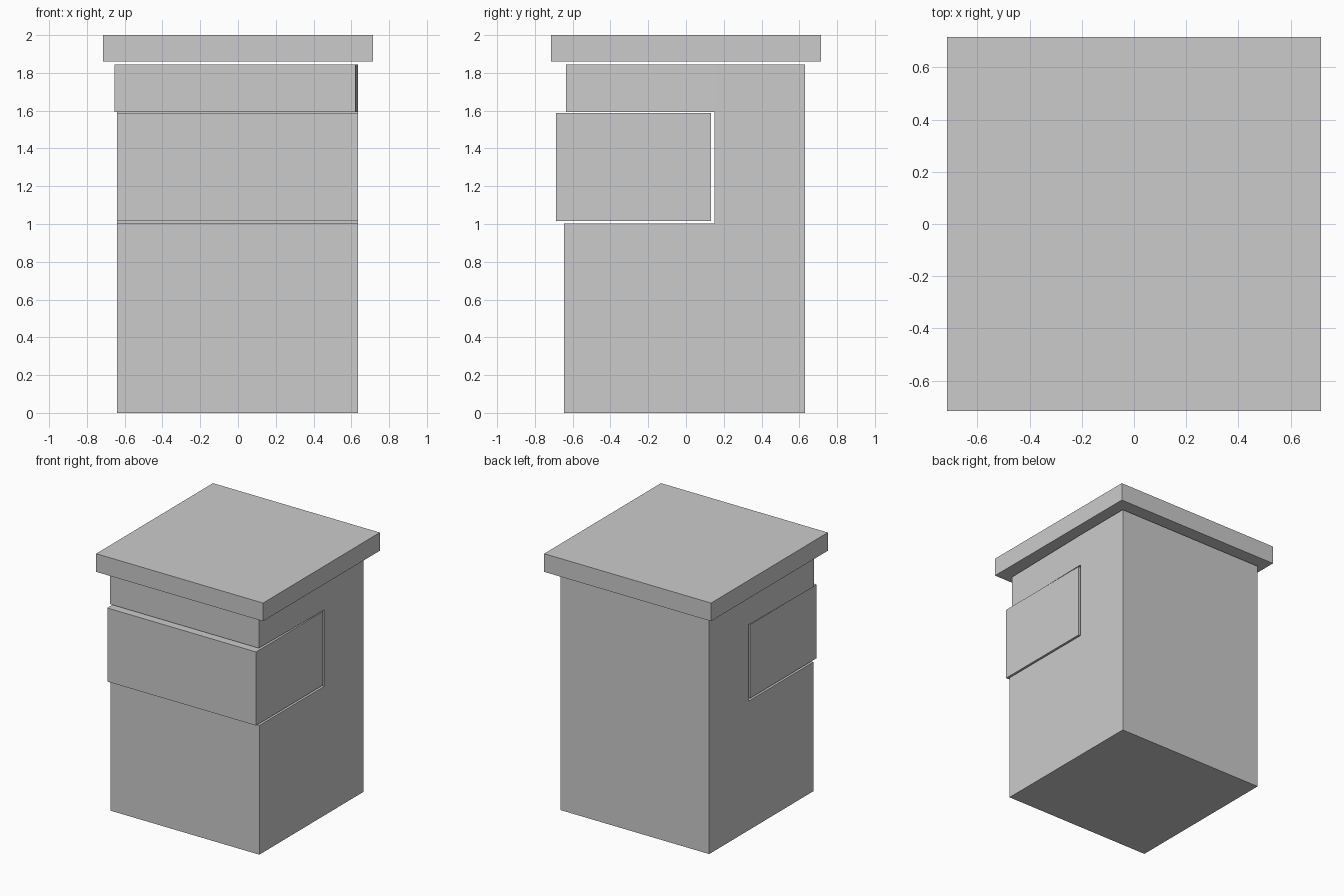
import bpy
import bmesh

if "Cube" in bpy.data.objects:
    bpy.data.objects.remove(bpy.data.objects["Cube"])


def finish(name, bm):
    bmesh.ops.recalc_face_normals(bm, faces=bm.faces[:])
    mesh = bpy.data.meshes.new(name)
    bm.to_mesh(mesh)
    bm.free()
    obj = bpy.data.objects.new(name, mesh)
    bpy.context.collection.objects.link(obj)
    return obj


def box(name, lo, hi):
    bm = bmesh.new()
    bmesh.ops.create_cube(bm, size=1)
    for v in bm.verts:
        v.co = [(a + b) / 2 + c * (b - a) for a, b, c in zip(lo, hi, v.co)]
    return finish(name, bm)


# Cabinet: C-shaped side profile (y, z), open at the front for the drawer
LEFT, RIGHT = -0.641, 0.636
profile = [(-0.647, 0), (0.631, 0), (0.631, 1.002), (0.152, 1.002), (-0.647, 1.002),
           (0.631, 1.845), (0.152, 1.845), (0.152, 1.594),
           (-0.635, 1.845), (-0.635, 1.594)]
base, spine, arm = (0, 1, 2, 3, 4), (3, 2, 5, 6, 7), (7, 6, 8, 9)
bm = bmesh.new()
verts = [bm.verts.new((LEFT, y, z)) for y, z in profile]
faces = [bm.faces.new([verts[i] for i in part]) for part in (base, spine, arm)]
result = bmesh.ops.extrude_face_region(bm, geom=faces, use_keep_orig=True)
for v in result["geom"]:
    if isinstance(v, bmesh.types.BMVert):
        v.co.x = RIGHT
# The upper arm leans slightly sideways at its front end
for v in bm.verts:
    if v.co.z > 1.5 and v.co.y < 0:
        v.co.x -= 0.013
finish("cabinet", bm)

# Drawer block, slightly proud of the front
box("drawer", (LEFT, -0.687, 1.017), (RIGHT, 0.132, 1.588))

# Overhanging lid, floating just above the cabinet
box("lid", (-0.716, -0.716, 1.859), (0.716, 0.716, 2.0))
